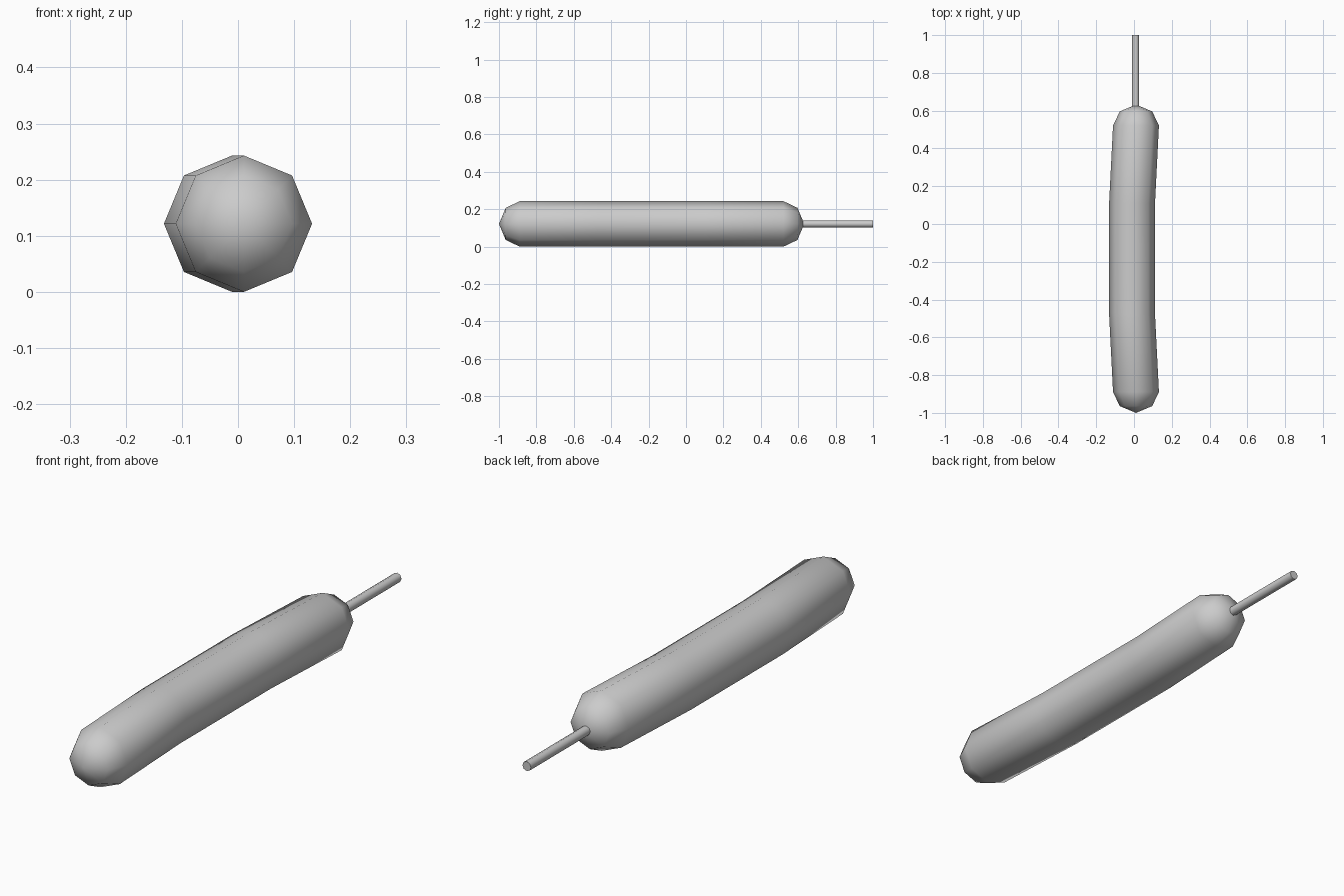
import bpy, bmesh, math

if "Cube" in bpy.data.objects:
    bpy.data.objects.remove(bpy.data.objects["Cube"], do_unlink=True)

grey = bpy.data.materials.new("plain_grey")
grey.use_nodes = True
COLOUR = (0.6, 0.6, 0.6, 1)
grey.diffuse_color = COLOUR
grey.node_tree.nodes["Principled BSDF"].inputs["Base Color"].default_value = COLOUR

SIDES, RADIUS = 8, 0.1215
BEND = 0.0105      # sideways offset of the curved body
MID = -0.184       # middle of the body along y


def loft(name, stations, tips=None):
    """Skin octagonal rings given as (x, y, radius); tips close the ends in a point."""
    bm = bmesh.new()
    rings = []
    for x, y, r in stations:
        angles = [2 * math.pi * i / SIDES for i in range(SIDES)]
        rings.append([bm.verts.new((x + r * math.cos(a), y, RADIUS + r * math.sin(a)))
                      for a in angles])
    for a, b in zip(rings, rings[1:]):
        for i in range(SIDES):
            j = (i + 1) % SIDES
            bm.faces.new((a[i], a[j], b[j], b[i]))
    for k, ring in enumerate((rings[0], rings[-1])):
        if tips:
            tip = bm.verts.new((tips[k][0], tips[k][1], RADIUS))
            for i in range(SIDES):
                bm.faces.new((ring[i], ring[(i + 1) % SIDES], tip))
        else:
            bm.faces.new(ring)
    bmesh.ops.recalc_face_normals(bm, faces=bm.faces)
    mesh = bpy.data.meshes.new(name)
    bm.to_mesh(mesh)
    bm.free()
    obj = bpy.data.objects.new(name, mesh)
    bpy.context.collection.objects.link(obj)
    mesh.materials.append(grey)
    bpy.ops.object.select_all(action="DESELECT")
    obj.select_set(True)
    bpy.context.view_layer.objects.active = obj
    bpy.ops.object.shade_smooth_by_angle(angle=math.radians(60))
    return obj


# Sausage body: symmetric half profile mirrored about its middle
half = [(-BEND, 0.29, RADIUS), (BEND, 0.705, RADIUS), (BEND, 0.78, RADIUS * 0.707)]
body = [(x, MID - d, r) for x, d, r in reversed(half)] + [(x, MID + d, r) for x, d, r in half]
loft("sausage_body", body, [(BEND, MID - 0.816), (BEND, MID + 0.816)])

# Stick pushed into the back end
loft("stick", [(BEND - 0.002, 0.56, 0.019), (BEND - 0.002, 1.0, 0.019)])
